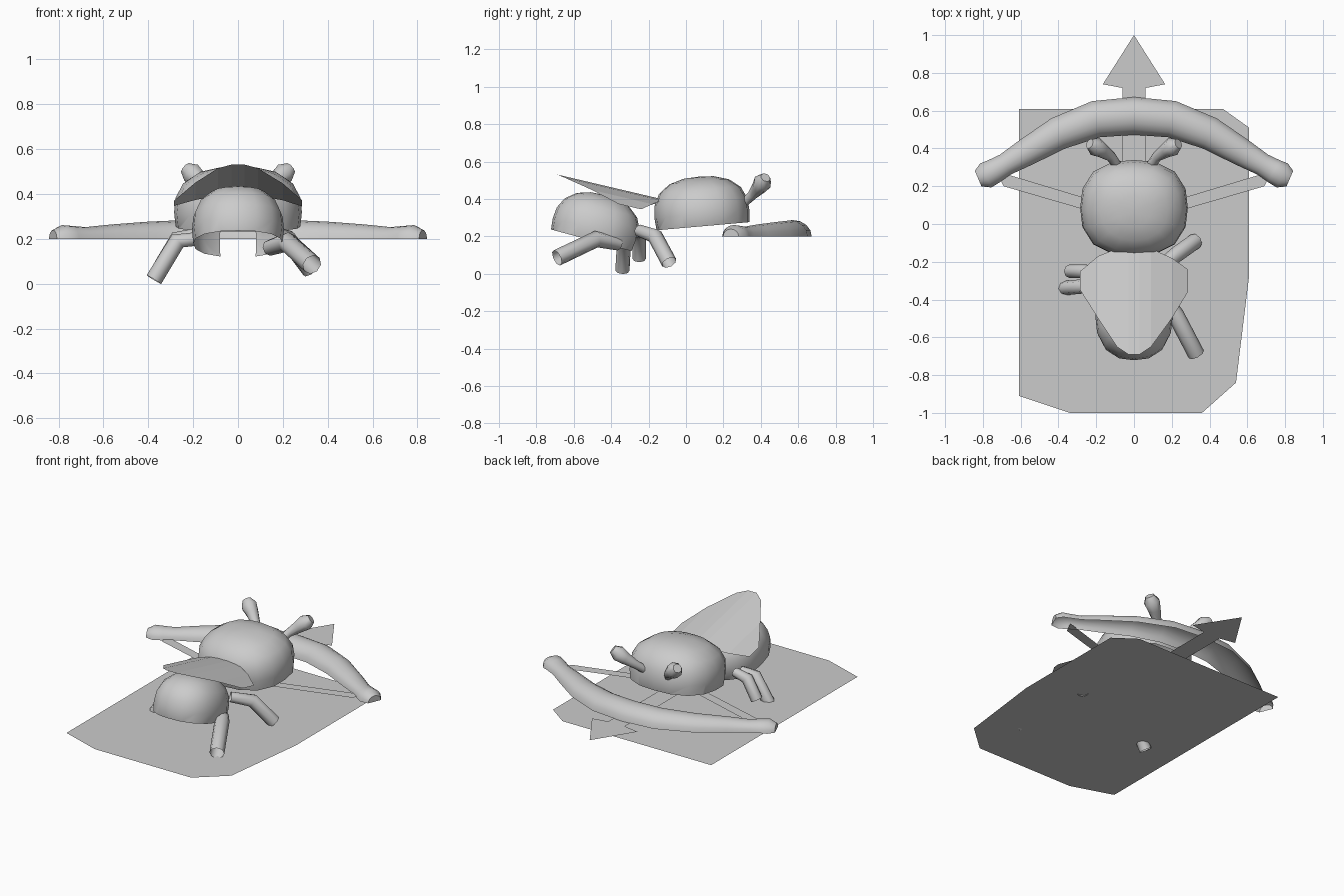
import bpy, bmesh, math
from mathutils import Vector, Matrix

cube = bpy.data.objects.get("Cube")
if cube:
    bpy.data.objects.remove(cube)

grey = bpy.data.materials.new("plain_grey")
grey.use_nodes = True
COLOUR = (0.6, 0.6, 0.6, 1)
grey.diffuse_color = COLOUR
grey.node_tree.nodes["Principled BSDF"].inputs["Base Color"].default_value = COLOUR


def finish(name, bm, smooth=None):
    """Turn a bmesh into a named object, optionally smooth shaded."""
    mesh = bpy.data.meshes.new(name)
    bm.to_mesh(mesh)
    bm.free()
    mesh.materials.append(grey)
    obj = bpy.data.objects.new(name, mesh)
    bpy.context.collection.objects.link(obj)
    if smooth:
        bpy.ops.object.select_all(action='DESELECT')
        obj.select_set(True)
        bpy.context.view_layer.objects.active = obj
        bpy.ops.object.shade_smooth_by_angle(angle=math.radians(smooth))
    return obj


def sheet(name, outline, z):
    """Flat single-sided polygon."""
    bm = bmesh.new()
    face = bm.faces.new([bm.verts.new((x, y, z)) for x, y in outline])
    face.normal_update()
    if face.normal.z < 0:
        face.normal_flip()
    return finish(name, bm)


def dome(name, centre, radii, tilt, cut, power, notch=None):
    """Boxy sphere with its underside cut away and left open."""
    bm = bmesh.new()
    bmesh.ops.create_uvsphere(bm, u_segments=16, v_segments=10, radius=1)
    for v in bm.verts:
        v.co /= sum(abs(c) ** power for c in v.co) ** (1 / power)
    bmesh.ops.bisect_plane(bm, geom=bm.verts[:] + bm.edges[:] + bm.faces[:],
                           plane_co=(0, 0, cut), plane_no=(0, 0, 1), clear_inner=True)
    bm.transform(Matrix.Translation(centre) @ Matrix.Rotation(math.radians(tilt), 4, 'X')
                 @ Matrix.Diagonal((*radii, 1)))
    if notch:
        gone = [f for f in bm.faces if notch(f.calc_center_median())]
        bmesh.ops.delete(bm, geom=gone, context='FACES')
    return finish(name, bm, 40)


def sweep(name, path, radii, sides=8, half=False, rise=1, caps=False):
    """Tube, or open-bottomed half tube, with a radius at each path point."""
    bm = bmesh.new()
    pts = [Vector(p) for p in path]
    rings = []
    for i, p in enumerate(pts):
        along = (pts[min(i + 1, len(pts) - 1)] - pts[max(i - 1, 0)]).normalized()
        side = along.cross(Vector((0, 0, 1))).normalized()
        up = side.cross(along)
        count = sides + 1 if half else sides
        turn = math.pi if half else 2 * math.pi
        rings.append([bm.verts.new(p + radii[i] * (side * math.cos(turn * k / sides)
                                                  + up * rise * math.sin(turn * k / sides)))
                      for k in range(count)])
    for a, b in zip(rings, rings[1:]):
        for k in range(len(a) - 1 if half else len(a)):
            n = (k + 1) % len(a)
            bm.faces.new((a[k], a[n], b[n], b[k]))
    if caps:
        bm.faces.new(rings[0])
        bm.faces.new(rings[-1])
    bmesh.ops.recalc_face_normals(bm, faces=bm.faces[:])
    return finish(name, bm, 50)


# Ground sheet
sheet("ground_sheet", [(-.61, .61), (.47, .61), (.61, .51), (.61, -.27), (.54, -.84),
                       (.36, -1), (-.34, -1), (-.61, -.91)], .05)

# Body
dome("head_dome", (0, .085, .32), (.285, .255, .2), 5, -.33, 2.5)
dome("abdomen", (0, -.485, .238), (.205, .235, .19), -15, -.33, 2.4,
     notch=lambda c: c.y > -.36 and abs(c.x) < .08 and c.z < .24)

# Wing: an arched strip that rises to the rear
bm = bmesh.new()
stations = [(-.285, -.25, -.35), (-.19, -.17, -.5), (-.09, -.13, -.65), (-.03, -.125, -.69),
            (.03, -.125, -.69), (.09, -.13, -.65), (.2, -.18, -.5), (.285, -.24, -.36)]
rows = [[bm.verts.new((x, y, .40 - .235 * (y + .13) - x * x)) for y in (near, rear)]
        for x, near, rear in stations]
for a, b in zip(rows, rows[1:]):
    bm.faces.new((a[0], a[1], b[1], b[0]))
finish("wing", bm)

# Legs: bent open tubes
legs = {
    "left_front_leg": ([(.12, -.25, .23), (.22, -.165, .2), (.325, -.09, .06)], .042),
    "left_rear_leg": ([(.14, -.36, .16), (.22, -.48, .185), (.33, -.69, .085)], .045),
    "right_front_leg": ([(-.18, -.25, .22), (-.27, -.25, .2), (-.34, -.25, .08)], .036),
    "right_rear_leg": ([(-.18, -.32, .2), (-.27, -.33, .19), (-.375, -.34, .018)], .038),
}
for name, (path, r) in legs.items():
    sweep(name, path, [r * .8, r, r])

# Antennae with swollen tips
for label, s in (("left", 1), ("right", -1)):
    sweep(label + "_antenna",
          [(s * .09, .31, .38), (s * .12, .355, .42), (s * .17, .39, .46),
           (s * .205, .41, .49), (s * .235, .425, .515)],
          [.025, .027, .04, .05, .028], caps=True)

# Bow: half tube, thick at the grip, knobbed at the ends
half_bow = [(0, .572, .1), (.2, .555, .098), (.4, .48, .088), (.57, .38, .073), (.68, .315, .06),
            (.74, .28, .066), (.785, .257, .07), (.825, .24, .045)]
bow = [(-x, y, r) for x, y, r in reversed(half_bow[1:])] + half_bow
sweep("bow", [(x, y, .2) for x, y, r in bow], [r for x, y, r in bow],
      half=True, rise=.87, caps=True)

# Bowstring and arrow
for label, s in (("left", 1), ("right", -1)):
    sheet(label + "_bowstring", [(s * .73, .28), (s * .69, .2), (0, .0), (0, .06)], .205)
half_arrow = [(.165, .74), (.06, .72), (.06, .02)]
sheet("arrow", [(0, 1)] + half_arrow + [(-x, y) for x, y in reversed(half_arrow)], .2)
